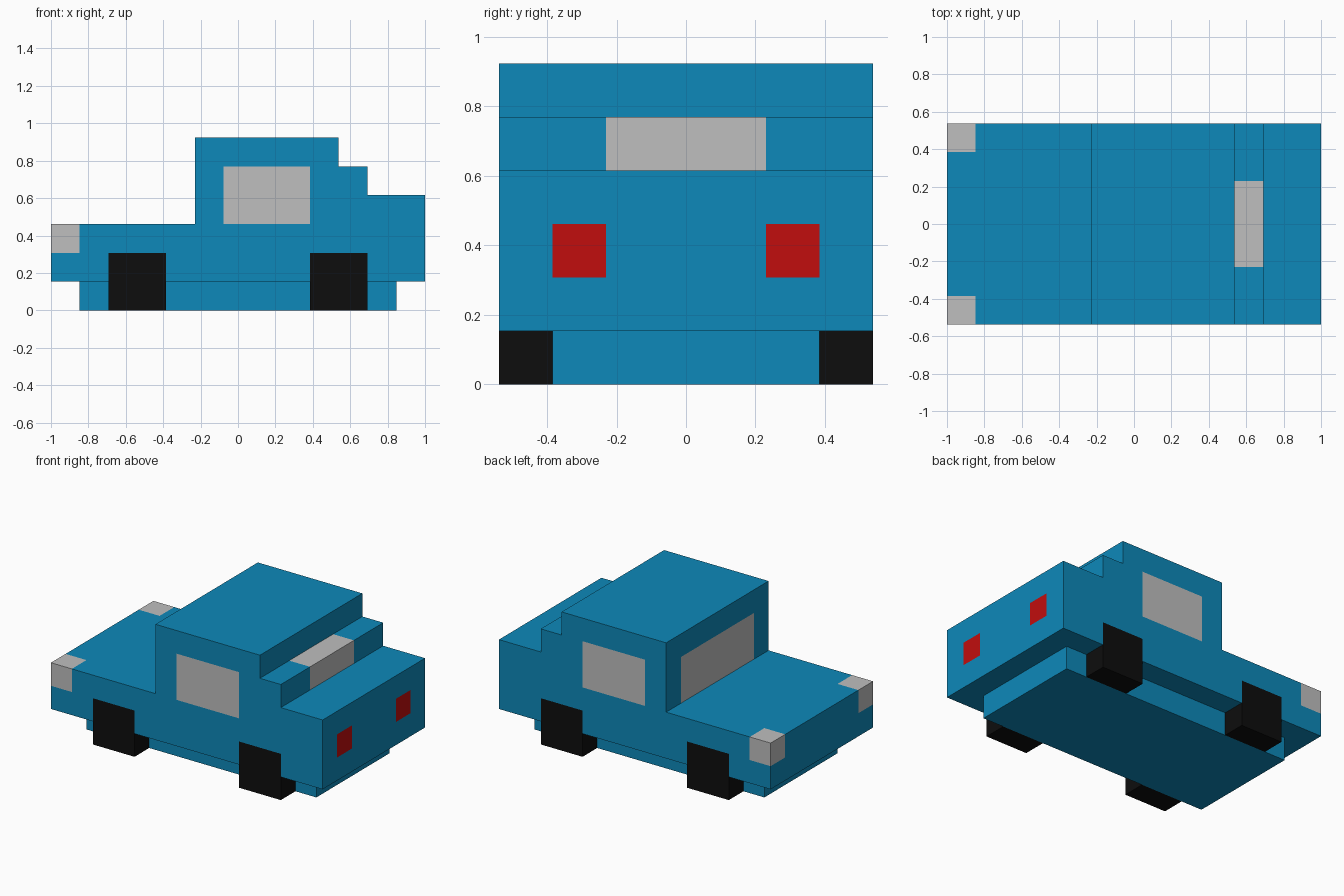
import bpy, bmesh
from mathutils import Vector

cube = bpy.data.objects.get("Cube")
if cube:
    bpy.data.objects.remove(cube, do_unlink=True)

U = 1 / 13  # one block; all sizes below are in blocks


def srgb(*rgb):
    return tuple(((c / 255 + 0.055) / 1.055) ** 2.4 if c > 10 else c / 255 / 12.92
                 for c in rgb) + (1.0,)


def material(name, colour):
    m = bpy.data.materials.new(name)
    m.use_nodes = True
    m.diffuse_color = colour
    bsdf = next(n for n in m.node_tree.nodes if n.type == 'BSDF_PRINCIPLED')
    bsdf.inputs["Base Color"].default_value = colour
    return m


BLUE = material("blue paint", srgb(13, 137, 186))
GLASS = material("grey glass", srgb(191, 191, 191))
RED = material("red lamp", srgb(193, 13, 13))
BLACK = material("black tyre", srgb(13, 13, 13))


def finish(name, bm, mats):
    bmesh.ops.recalc_face_normals(bm, faces=bm.faces[:])
    bmesh.ops.scale(bm, vec=(U, U, U), verts=bm.verts[:])
    mesh = bpy.data.meshes.new(name)
    bm.to_mesh(mesh)
    bm.free()
    for m in mats:
        mesh.materials.append(m)
    obj = bpy.data.objects.new(name, mesh)
    bpy.context.collection.objects.link(obj)
    return obj


def box(name, lo, hi, mat):
    bm = bmesh.new()
    bmesh.ops.create_cube(bm, size=1)
    lo, hi = Vector(lo), Vector(hi)
    bmesh.ops.scale(bm, vec=hi - lo, verts=bm.verts[:])
    bmesh.ops.translate(bm, vec=(lo + hi) / 2, verts=bm.verts[:])
    return finish(name, bm, [mat])


def cut(bm, axis, positions):
    for p in positions:
        co, no = Vector(), Vector()
        co[axis], no[axis] = p, 1
        bmesh.ops.bisect_plane(bm, geom=bm.verts[:] + bm.edges[:] + bm.faces[:],
                               dist=1e-4, plane_co=co, plane_no=no)


def roof_height(x):
    if x < -3:
        return 6       # bonnet
    if x < 7:
        return 12      # cab
    return 10 if x < 9 else 8  # rear step, boot


# Body: a side sheet cut into panels, trimmed to the silhouette, extruded across
bm = bmesh.new()
bm.faces.new([bm.verts.new((x, -7, z))
              for x, z in ((-13, 2), (13, 2), (13, 12), (-13, 12))])
cut(bm, 0, (-11, -9, -5, -3, -1, 5, 7, 9))
cut(bm, 2, (4, 6, 8, 10))
outside = [f for f in bm.faces
           if f.calc_center_median().z > roof_height(f.calc_center_median().x)]
bmesh.ops.delete(bm, geom=outside, context='FACES')
side = bmesh.ops.extrude_face_region(bm, geom=bm.faces[:])
bmesh.ops.translate(bm, vec=(0, 14, 0),
                    verts=[g for g in side["geom"] if isinstance(g, bmesh.types.BMVert)])
cut(bm, 1, (-5, -3, 3, 5))

# Painted regions: x range, |y| range, z range, material slot
regions = [
    ((-13, -11), (5, 7), (4, 6), 1),   # headlights
    ((-1, 5), (7, 7), (6, 10), 1),     # side windows
    ((-3, -3), (0, 5), (6, 10), 1),    # windscreen
    ((7, 9), (0, 3), (8, 10), 1),      # rear window
    ((13, 13), (3, 5), (4, 6), 2),     # tail lamps
    ((-9, -5), (7, 7), (2, 4), 3),     # upper front wheels
    ((5, 9), (7, 7), (2, 4), 3),       # upper rear wheels
]
for f in bm.faces:
    c = f.calc_center_median()
    c.y = abs(c.y)
    for *ranges, slot in regions:
        if all(a - 0.01 <= v <= b + 0.01 for v, (a, b) in zip(c, ranges)):
            f.material_index = slot
finish("body", bm, [BLUE, GLASS, RED, BLACK])

# Chassis under the body
box("chassis", (-11, -5, 0), (11, 5, 2), BLUE)

# Wheels below the sills
for end, x in (("front", -9), ("rear", 5)):
    for hand, y in (("left", 5), ("right", -7)):
        box(f"{end}_wheel_{hand}", (x, y, 0), (x + 4, y + 2, 2), BLACK)
